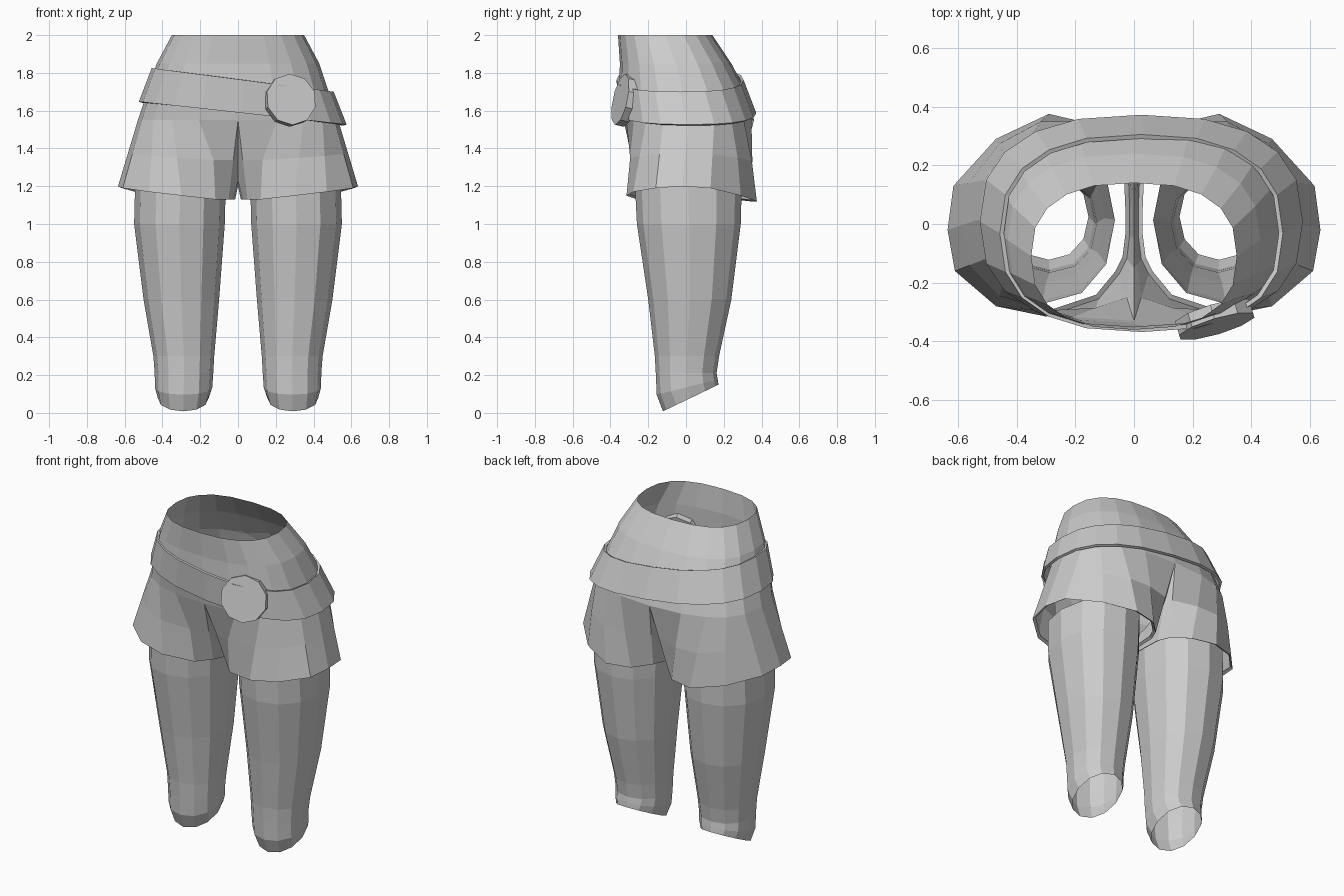
import bpy, bmesh, math
from mathutils import Vector

if "Cube" in bpy.data.objects:
    bpy.data.objects.remove(bpy.data.objects["Cube"])


def spow(v, p):
    return math.copysign(abs(v) ** p, v)


def oval(cx, rx, front, back, z, n, start=-90, sweep=360, p=0.8):
    """Rounded-box outline; z is a number or a function of x and y."""
    pts, closed = [], sweep == 360
    for i in range(n):
        a = math.radians(start + sweep * i / (n if closed else n - 1))
        x = cx + rx * spow(round(math.cos(a), 6), p)
        y = (front + back) / 2 + (back - front) / 2 * spow(round(math.sin(a), 6), p)
        pts.append(Vector((x, y, z(x, y) if callable(z) else z)))
    return pts


def loft(bm, rows, closed=True):
    vs = [[bm.verts.new(p) for p in r] for r in rows]
    n = len(rows[0])
    for a, b in zip(vs, vs[1:]):
        for i in range(n if closed else n - 1):
            j = (i + 1) % n
            bm.faces.new((a[i], b[i], b[j], a[j]))


def finish(bm, name, mirror=False):
    bmesh.ops.remove_doubles(bm, verts=bm.verts, dist=0.0005)
    bmesh.ops.recalc_face_normals(bm, faces=bm.faces)
    me = bpy.data.meshes.new(name)
    bm.to_mesh(me)
    bm.free()
    ob = bpy.data.objects.new(name, me)
    bpy.context.collection.objects.link(ob)
    if mirror:
        ob.modifiers.new("Mirror", 'MIRROR').merge_threshold = 0.002
    return ob


# Shorts: half of the hips, then one trouser leg, mirrored
bm = bmesh.new()
hips = [oval(0, rx, f, b, z, 11, sweep=180) for z, rx, f, b in (
    (2.0, .35, -.36, .14), (1.85, .43, -.35, .24),
    (1.70, .48, -.355, .32), (1.55, .53, -.33, .36))]
loft(bm, hips, closed=False)
crotch = [Vector(p) for p in ((0, .28, 1.36), (0, .1, 1.24), (0, -.05, 1.2), (0, -.15, 1.23))]
hem = [Vector(p) for p in (
    (.05, -.17, 1.13), (.12, -.255, 1.13), (.3, -.315, 1.15), (.47, -.28, 1.17),
    (.61, -.16, 1.19), (.635, -.02, 1.2), (.615, .13, 1.19), (.47, .29, 1.15),
    (.29, .375, 1.12), (.14, .34, 1.12), (.05, .25, 1.13), (.02, .18, 1.13),
    (.015, .06, 1.13), (.015, -.04, 1.13), (.025, -.12, 1.13))]
top = hips[-1] + crotch
mid = [a.lerp(b, .5) for a, b in zip(top, hem)]
mid[1].x = .13
for i in (7, 8, 9):            # fuller seat
    mid[i].y += .008
c = Vector((.31, .02, 1.16))
lip = [h + Vector(((c.x - h.x) * .05, (c.y - h.y) * .05, .01)) for h in hem]
loft(bm, [top, mid, hem, lip])
finish(bm, "shorts", mirror=True)

# Legs: open tapering tubes with a slanted cut at the knee
bm = bmesh.new()
legs = [oval(cx, rx, f, b, z, 12, p=.92) for z, cx, rx, f, b in (
    (1.2, .305, .24, -.27, .295), (1.0, .31, .24, -.26, .29),
    (.6, .3, .2, -.2, .24), (.3, .287, .161, -.165, .175),
    (.21, .286, .155, -.16, .162))]
legs.append(oval(.288, .152, -.155, .168, lambda x, y: .135 + .25 * y, 12, p=.92))
legs.append(oval(.29, .135, -.122, .172, lambda x, y: .067 + .48 * y, 12, p=.95))
loft(bm, legs)
finish(bm, "legs", mirror=True)

# Belt: slanted band hanging lower on one hip
bm = bmesh.new()
loft(bm, [oval(.025, .482, -.368, .305, lambda x, y: 1.766 - .13 * x, 20),
          oval(.025, .55, -.355, .372, lambda x, y: 1.59 - .11 * x, 20)])
belt = finish(bm, "belt")
s = belt.modifiers.new("Solidify", 'SOLIDIFY')
s.thickness = .015

# Buckle: ten-sided disc
bpy.ops.mesh.primitive_cylinder_add(vertices=10, radius=.138, depth=.05, location=(.275, -.325, 1.655))
buckle = bpy.context.object
buckle.name = "buckle"
buckle.rotation_euler = Vector((.28, -.94, .2)).to_track_quat('Z', 'Y').to_euler()
